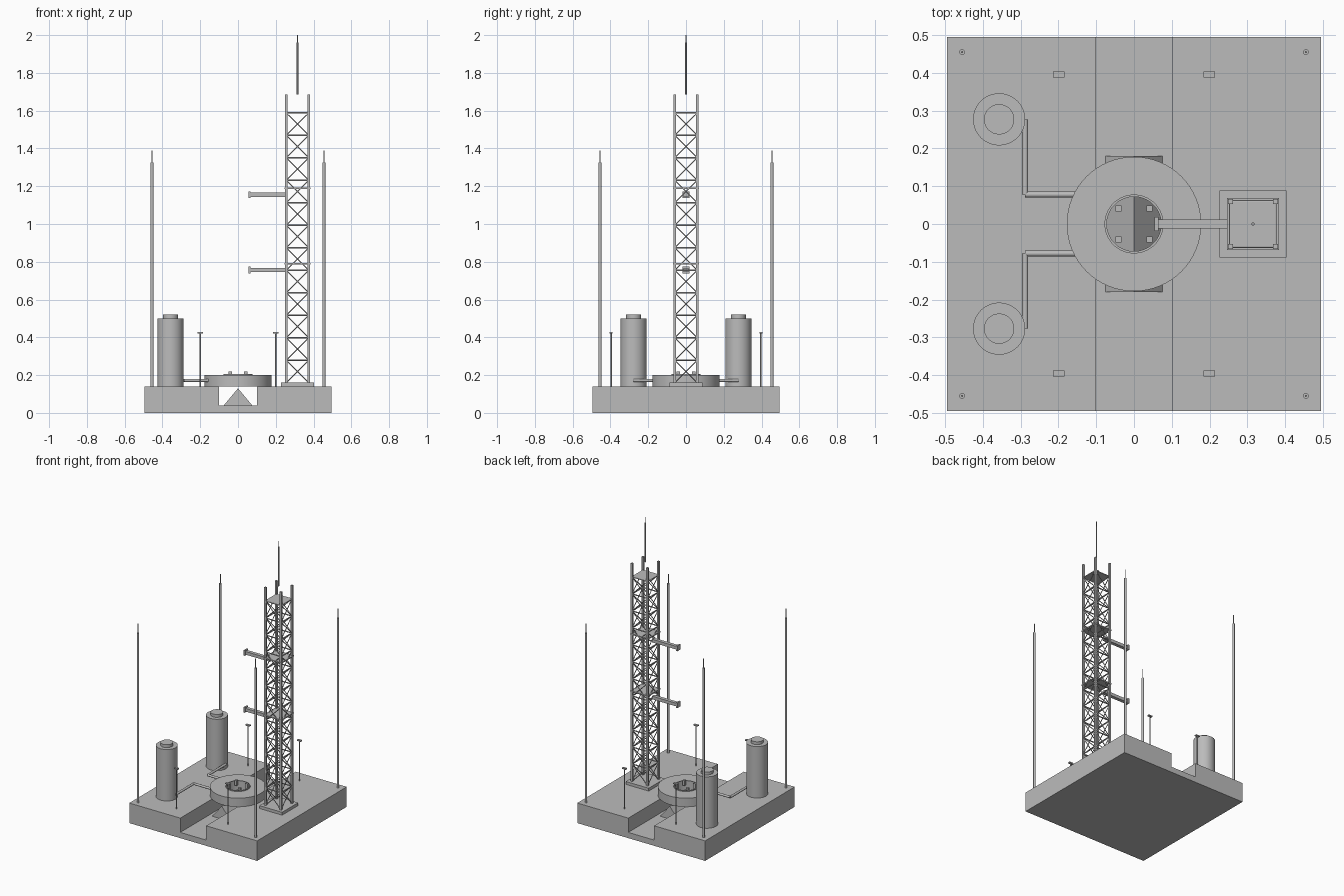
import bpy, bmesh, math
from mathutils import Vector

cube = bpy.data.objects.get("Cube")
if cube:
    bpy.data.objects.remove(cube, do_unlink=True)

grey = bpy.data.materials.new("plain_grey")
grey.use_nodes = True
grey.diffuse_color = (0.5, 0.5, 0.5, 1)
grey.node_tree.nodes["Principled BSDF"].inputs["Base Color"].default_value = (0.5, 0.5, 0.5, 1)


def finish(name, bm, smooth=False):
    bmesh.ops.recalc_face_normals(bm, faces=bm.faces)
    mesh = bpy.data.meshes.new(name)
    bm.to_mesh(mesh)
    bm.free()
    mesh.materials.append(grey)
    obj = bpy.data.objects.new(name, mesh)
    bpy.context.collection.objects.link(obj)
    if smooth:
        bpy.ops.object.select_all(action='DESELECT')
        obj.select_set(True)
        bpy.context.view_layer.objects.active = obj
        bpy.ops.object.shade_smooth_by_angle(angle=math.radians(35))
    return obj


def add_box(bm, centre, size):
    verts = bmesh.ops.create_cube(bm, size=1)["verts"]
    for v in verts:
        v.co = Vector(c + s * p for c, s, p in zip(centre, size, v.co))


def add_rod(bm, start, end, radius, sides=16):
    start, end = Vector(start), Vector(end)
    axis = end - start
    verts = bmesh.ops.create_cone(bm, cap_ends=True, segments=sides, radius1=radius,
                                  radius2=radius, depth=axis.length)["verts"]
    turn = axis.to_track_quat('Z', 'Y')
    for v in verts:
        v.co = turn @ v.co + (start + end) / 2


def prism(name, outline, half_depth):
    """Extrude an x-z outline along y."""
    bm = bmesh.new()
    face = bm.faces.new([bm.verts.new((x, -half_depth, z)) for x, z in outline])
    new = bmesh.ops.extrude_face_region(bm, geom=[face])["geom"]
    bmesh.ops.translate(bm, vec=(0, 2 * half_depth, 0),
                        verts=[g for g in new if isinstance(g, bmesh.types.BMVert)])
    return finish(name, bm)


def tube(name, inner, outer, low, high, sides=64):
    """Revolve a rectangular section about z."""
    bm = bmesh.new()
    section = [(inner, low), (outer, low), (outer, high), (inner, high)]
    rings = []
    for i in range(sides):
        a = math.tau * i / sides
        rings.append([bm.verts.new((r * math.cos(a), r * math.sin(a), z)) for r, z in section])
    for i in range(sides):
        a, b = rings[i], rings[(i + 1) % sides]
        for j in range(4):
            k = (j + 1) % 4
            bm.faces.new((a[j], b[j], b[k], a[k]))
    return finish(name, bm, True)


DECK = 0.14
SIGNS = (-1, 1)
CORNERS = [(-1, -1), (1, -1), (1, 1), (-1, 1)]

# Pad with flame trench, and the flame deflector in it
prism("pad_base", [(-0.495, 0), (0.495, 0), (0.495, DECK), (0.1, DECK),
                   (0.1, 0.04), (-0.1, 0.04), (-0.1, DECK), (-0.495, DECK)], 0.495)
prism("flame_deflector", [(-0.075, 0.04), (0.075, 0.04), (0, 0.13)], 0.18)

# Launch mount with raised lip and hold-down clamps
tube("launch_mount", 0.077, 0.178, DECK, 0.2)
tube("mount_lip", 0.072, 0.078, 0.19, 0.206)
bm = bmesh.new()
for sx, sy in CORNERS:
    add_box(bm, (sx * 0.041, sy * 0.041, 0.2), (0.016, 0.016, 0.036))
finish("hold_down_clamps", bm)

# Tower footing, legs and lattice
TX, HALF, FOOT, BAYS, BAY = 0.315, 0.06, 0.16, 12, 0.119
bm = bmesh.new()
add_box(bm, (TX, 0, 0.15), (0.177, 0.177, 0.02))
finish("tower_footing", bm)

bm = bmesh.new()
for sx, sy in CORNERS:
    add_box(bm, (TX + sx * HALF, sy * HALF, (FOOT + 1.685) / 2), (0.013, 0.013, 1.685 - FOOT))
finish("tower_legs", bm)

bars, braces = bmesh.new(), bmesh.new()
for side in range(4):
    (ax, ay), (bx, by) = CORNERS[side], CORNERS[(side + 1) % 4]
    a = Vector((TX + ax * HALF, ay * HALF, 0))
    b = Vector((TX + bx * HALF, by * HALF, 0))
    for level in range(BAYS + 1):
        low = Vector((0, 0, FOOT + level * BAY))
        high = low + Vector((0, 0, BAY))
        if level:
            add_rod(bars, a + low, b + low, 0.004, 8)
        if level < BAYS:
            add_rod(braces, a + low, b + high, 0.0028, 8)
            add_rod(braces, b + low, a + high, 0.0028, 8)
finish("tower_crossbars", bars, True)
finish("tower_braces", braces, True)

# Tower platforms, service arms and mast
for name, z, width in (("lower", 0.79, 0.138), ("middle", 1.19, 0.138), ("top", 1.588, 0.12)):
    bm = bmesh.new()
    add_box(bm, (TX, 0, z), (width, width, 0.008))
    finish(name + "_platform", bm)
for name, z in (("lower", 0.757), ("upper", 1.155)):
    bm = bmesh.new()
    add_box(bm, (0.158, 0, z), (0.195, 0.024, 0.022))
    add_box(bm, (0.06, 0, z), (0.011, 0.036, 0.036))
    finish(name + "_service_arm", bm)
bm = bmesh.new()
add_rod(bm, (TX, 0, 1.685), (TX, 0, 1.96), 0.004)
add_rod(bm, (TX, 0, 1.96), (TX, 0, 2.0), 0.002)
finish("tower_antenna", bm, True)

# Storage tanks and their feed pipes
for side, sy in (("front", -1), ("back", 1)):
    bm = bmesh.new()
    x, y = -0.357, sy * 0.277
    add_rod(bm, (x, y, DECK), (x, y, 0.5), 0.069, 48)
    add_rod(bm, (x, y, 0.5), (x, y, 0.52), 0.04, 48)
    finish(side + "_tank", bm, True)
    bm = bmesh.new()
    add_rod(bm, (-0.288, y, 0.172), (-0.288, sy * 0.078, 0.172), 0.008)
    add_rod(bm, (-0.288, sy * 0.078, 0.172), (-0.15, sy * 0.078, 0.172), 0.008)
    finish(side + "_feed_pipe", bm, True)

# Lightning masts and lamp posts at the four corners
masts, posts, heads = bmesh.new(), bmesh.new(), bmesh.new()
for sx, sy in CORNERS:
    x, y = sx * 0.455, sy * 0.455
    add_rod(masts, (x, y, DECK), (x, y, 1.325), 0.0075)
    add_rod(masts, (x, y, 1.325), (x, y, 1.39), 0.003)
    x, y = sx * 0.199, sy * 0.396
    add_rod(posts, (x, y, DECK), (x, y, 0.422), 0.004)
    add_box(heads, (x, y, 0.424), (0.03, 0.016, 0.008))
finish("lightning_masts", masts, True)
finish("lamp_posts", posts, True)
finish("lamp_heads", heads)
